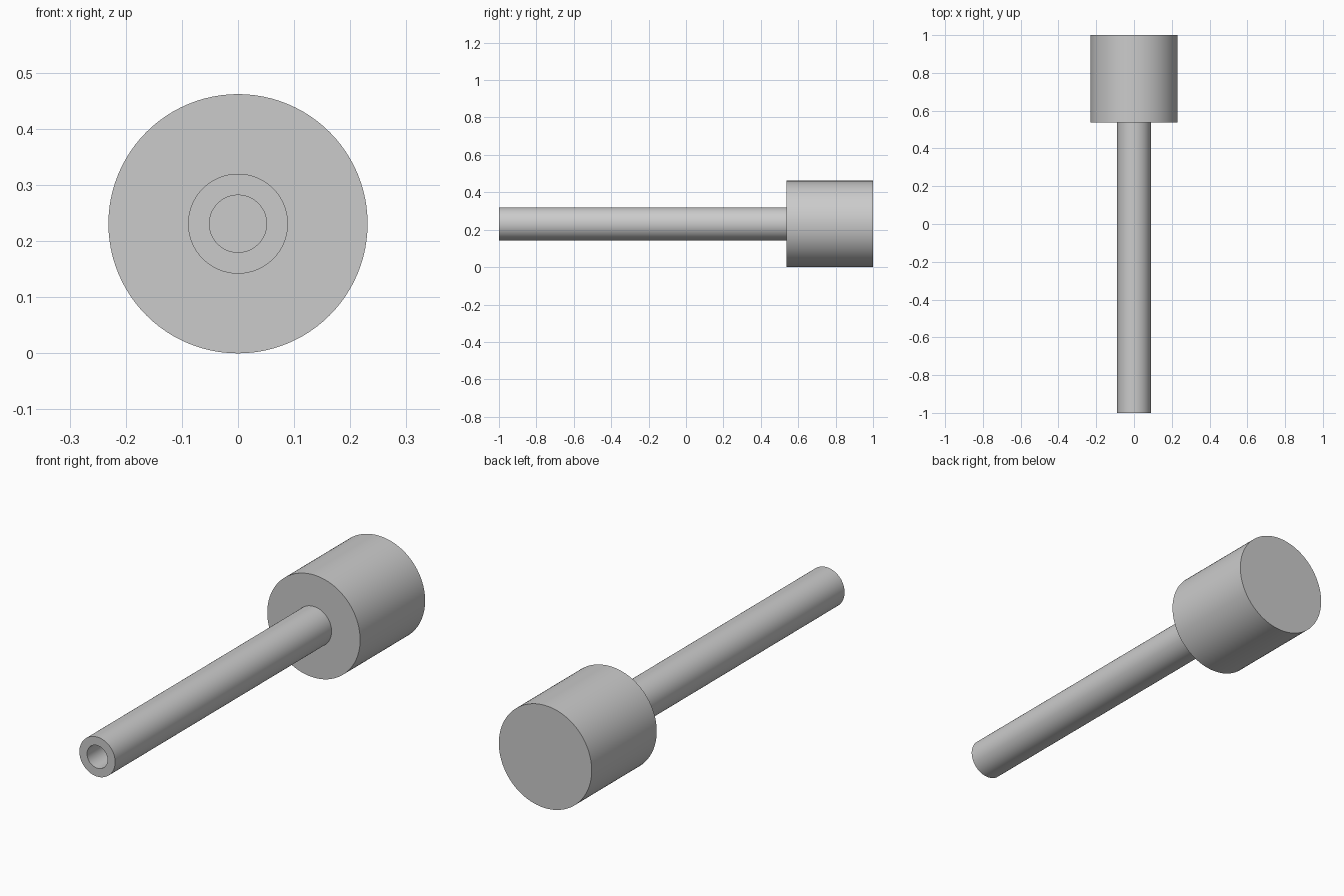
import bpy
import bmesh
from math import cos, sin, radians, tau

cube = bpy.data.objects.get("Cube")
if cube:
    bpy.data.objects.remove(cube, do_unlink=True)

SIDES = 96
HEAD_R, SHAFT_R, BORE_R = 0.231, 0.089, 0.051
FRONT, SHOULDER, BACK = -1.0, 0.538, 1.0

grey = bpy.data.materials.new("plain grey")
grey.use_nodes = True
color = (0.6, 0.6, 0.6, 1)
grey.diffuse_color = color
grey.node_tree.nodes["Principled BSDF"].inputs["Base Color"].default_value = color


def turned_part(name, profile, cap_start=False, cap_end=False):
    """Revolve (radius, y) points around the lengthwise axis."""
    bm = bmesh.new()
    angles = [tau * i / SIDES for i in range(SIDES)]
    rings = [[bm.verts.new((r * cos(a), y, r * sin(a))) for a in angles]
             for r, y in profile]
    for near, far in zip(rings, rings[1:]):
        for i in range(SIDES):
            j = (i + 1) % SIDES
            bm.faces.new((near[i], near[j], far[j], far[i]))
    if cap_start:
        bm.faces.new(rings[0][::-1])
    if cap_end:
        bm.faces.new(rings[-1])
    mesh = bpy.data.meshes.new(name)
    bm.to_mesh(mesh)
    bm.free()
    mesh.materials.append(grey)
    obj = bpy.data.objects.new(name, mesh)
    obj.location.z = HEAD_R
    bpy.context.collection.objects.link(obj)
    bpy.ops.object.select_all(action='DESELECT')
    obj.select_set(True)
    bpy.context.view_layer.objects.active = obj
    bpy.ops.object.shade_smooth_by_angle(angle=radians(30))
    return obj


# Solid head with a flat back and an annular shoulder
turned_part("head", [(HEAD_R, BACK), (HEAD_R, SHOULDER), (SHAFT_R, SHOULDER)],
            cap_start=True)

# Hollow shaft with a blind bore opening at the front
turned_part("hollow_shaft", [(SHAFT_R, SHOULDER), (SHAFT_R, FRONT),
                             (BORE_R, FRONT), (BORE_R, SHOULDER)],
            cap_end=True)
